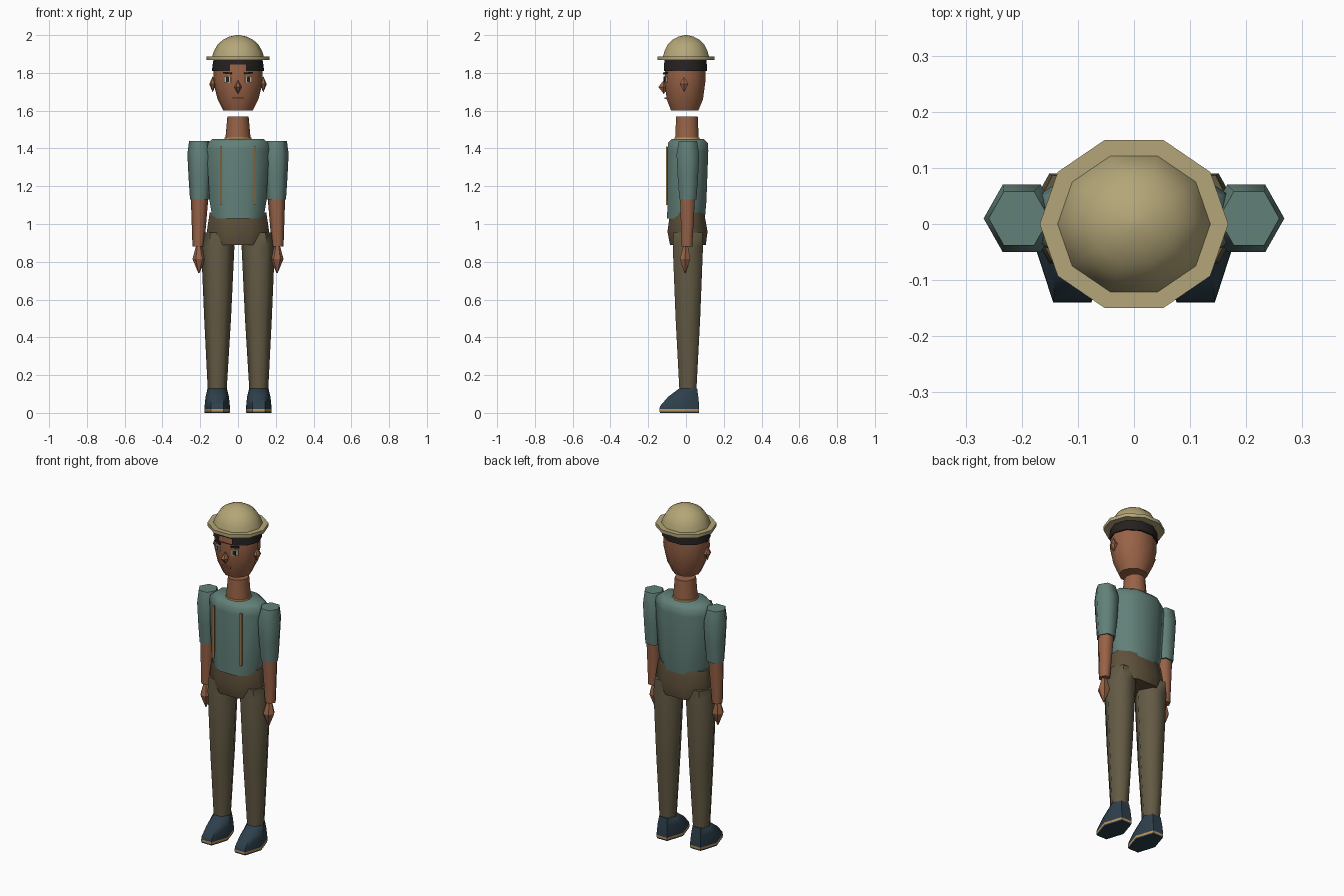
import bpy
import bmesh
from math import cos, sin, pi, radians
from mathutils import Matrix, Vector

cube = bpy.data.objects.get("Cube")
if cube:
    bpy.data.objects.remove(cube, do_unlink=True)


def material(name, r, g, b):
    """Flat material from an sRGB colour."""
    lin = [((c / 255 + 0.055) / 1.055) ** 2.4 for c in (r, g, b)] + [1]
    m = bpy.data.materials.new(name)
    m.use_nodes = True
    m.diffuse_color = lin
    bsdf = m.node_tree.nodes["Principled BSDF"]
    bsdf.inputs["Base Color"].default_value = lin
    bsdf.inputs["Roughness"].default_value = 0.9
    return m


skin = material("skin brown", 152, 98, 70)
hair = material("hair black", 38, 33, 33)
shirt = material("shirt teal", 98, 128, 121)
hip_cloth = material("hip brown", 94, 80, 58)
cloth = material("trouser olive", 99, 90, 68)
leather = material("shoe navy", 46, 64, 76)
straw = material("hat straw", 180, 166, 120)
trim = material("trim gold", 190, 150, 92)
eye_white = material("eye grey", 190, 188, 172)
lip = material("lip brown", 170, 105, 82)


def finish(name, bm, mats, smooth=True):
    bmesh.ops.recalc_face_normals(bm, faces=bm.faces)
    mesh = bpy.data.meshes.new(name)
    bm.to_mesh(mesh)
    bm.free()
    obj = bpy.data.objects.new(name, mesh)
    bpy.context.collection.objects.link(obj)
    for m in mats:
        mesh.materials.append(m)
    if smooth:
        bpy.ops.object.select_all(action="DESELECT")
        obj.select_set(True)
        bpy.context.view_layer.objects.active = obj
        bpy.ops.object.shade_smooth_by_angle(angle=radians(62))
    return obj


def loft(name, rings, sides, *mats, rule=None, drop=None, smooth=True):
    """Skin stacked polygons given as (z, centre x, centre y, half width, half depth)."""
    turn = pi / sides if sides % 4 == 0 else 0
    unit = [(cos(turn + 2 * pi * k / sides), sin(turn + 2 * pi * k / sides))
            for k in range(sides)]
    mx, my = max(u[0] for u in unit), max(u[1] for u in unit)
    bm = bmesh.new()
    loops = [[bm.verts.new((cx + u * rx / mx, cy + v * ry / my, z)) for u, v in unit]
             for z, cx, cy, rx, ry in rings]
    for a, b in zip(loops, loops[1:]):
        for k in range(sides):
            j = (k + 1) % sides
            bm.faces.new((a[k], a[j], b[j], b[k]))
    bm.faces.new(loops[0])
    bm.faces.new(loops[-1])
    if rule:
        for f in bm.faces:
            f.material_index = rule(f)
    finish_normals = [f for f in bm.faces if drop and drop(f)]
    bmesh.ops.delete(bm, geom=finish_normals, context="FACES")
    return finish(name, bm, mats, smooth)


def plate(name, centre, size, mat, yaw=0, roll=0):
    bm = bmesh.new()
    bmesh.ops.create_cube(bm, size=1)
    m = (Matrix.Translation(Vector(centre)) @ Matrix.Rotation(yaw, 4, "Z")
         @ Matrix.Rotation(roll, 4, "Y") @ Matrix.Diagonal((*size, 1)))
    bmesh.ops.transform(bm, matrix=m, verts=bm.verts)
    return finish(name, bm, [mat], False)


def diamond(name, centre, half, mat):
    x, y, z = centre
    tip = half[0] * 0.02
    return loft(name, [(z - half[2], x, y, tip, tip), (z, x, y, half[0], half[1]),
                       (z + half[2], x, y, tip, tip)], 6, mat, smooth=False)


# Torso, collar, neck and hips
loft("torso", [(1.03, 0, 0.0, .135, .10), (1.12, 0, .005, .15, .103),
               (1.39, 0, .01, .165, .108), (1.43, 0, .01, .158, .105),
               (1.45, 0, .01, .135, .085)], 8, shirt)
loft("collar", [(1.445, 0, .005, .073, .068), (1.458, 0, .005, .071, .066)], 10, trim)
loft("neck", [(1.44, 0, .005, .068, .063), (1.57, 0, .005, .056, .057)], 10, skin)
loft("hips", [(.89, 0, .01, .14, .095), (.96, 0, .008, .165, .106),
              (1.06, 0, .006, .15, .09)], 8, hip_cloth)

# Head
loft("head", [(1.60, 0, -.007, .078, .072), (1.66, 0, -.006, .108, .096),
              (1.75, 0, -.006, .131, .108), (1.82, 0, -.004, .13, .107),
              (1.88, 0, -.002, .122, .104)], 10, skin)


def over_forehead(f):
    c = f.calc_center_median()
    return abs(c.x) < .02 and c.y < -.08 and c.z < 1.845


# Hair band, open above the forehead
loft("hair", [(1.81, 0, -.003, .138, .114), (1.845, 0, -.003, .134, .113),
              (1.88, 0, -.002, .128, .11)], 10, hair, drop=over_forehead)

# Hat
loft("hat_brim", [(1.868, 0, 0, .168, .15), (1.888, 0, 0, .168, .15)], 10, straw)
loft("hat_crown", [(1.885, 0, 0, .137, .122), (1.915, 0, 0, .128, .114),
                   (1.95, 0, 0, .108, .097), (1.975, 0, 0, .08, .071),
                   (1.992, 0, 0, .045, .04), (2.0, 0, 0, .01, .009)], 10, straw)

# Nose and mouth
diamond("nose", (0, -.118, 1.725), (.02, .028, .036), skin)
plate("mouth", (0, -.108, 1.667), (.056, .009, .008), lip)

# Paired parts
for side, s in (("left", 1), ("right", -1)):
    yaw = s * radians(22)
    plate(side + "_eye", (s * .055, -.108, 1.765), (.038, .008, .032), eye_white, yaw)
    plate(side + "_pupil", (s * .054, -.112, 1.765), (.017, .006, .024), hair, yaw)
    plate(side + "_eyebrow", (s * .056, -.109, 1.799), (.046, .009, .009), hair, yaw,
          s * radians(-5))
    diamond(side + "_ear", (s * .134, -.01, 1.74), (.018, .022, .042), skin)
    plate(side + "_suspender", (s * .09, -.102, 1.255), (.012, .01, .31), trim)

    loft(side + "_sleeve", [(1.13, s * .202, .01, .052, .045),
                            (1.25, s * .2, .01, .062, .054),
                            (1.37, s * .2, .01, .068, .06),
                            (1.44, s * .205, .01, .054, .048)], 6, shirt)
    loft(side + "_forearm", [(.88, s * .21, .005, .031, .028),
                             (1.15, s * .203, .008, .047, .04)], 6, skin)
    loft(side + "_hand", [(.74, s * .207, -.005, .003, .003),
                          (.815, s * .206, -.005, .035, .028),
                          (.885, s * .208, -.002, .014, .012)], 6, skin, smooth=False)

    loft(side + "_leg", [(.12, s * .11, .01, .05, .045), (.5, s * .108, .01, .071, .065),
                         (.88, s * .107, .01, .088, .08),
                         (.955, s * .108, .01, .076, .076)], 6, cloth)

    # Shoe with a thin welt painted by height
    loft(side + "_shoe", [(0, s * .11, -.035, .066, .103), (.008, s * .11, -.035, .068, .105),
                          (.02, s * .11, -.035, .068, .105),
                          (.035, s * .11, -.034, .067, .104),
                          (.085, s * .11, -.015, .062, .08),
                          (.13, s * .11, .012, .051, .047)], 6, leather, trim,
         rule=lambda f: int(.009 < f.calc_center_median().z < .019))
